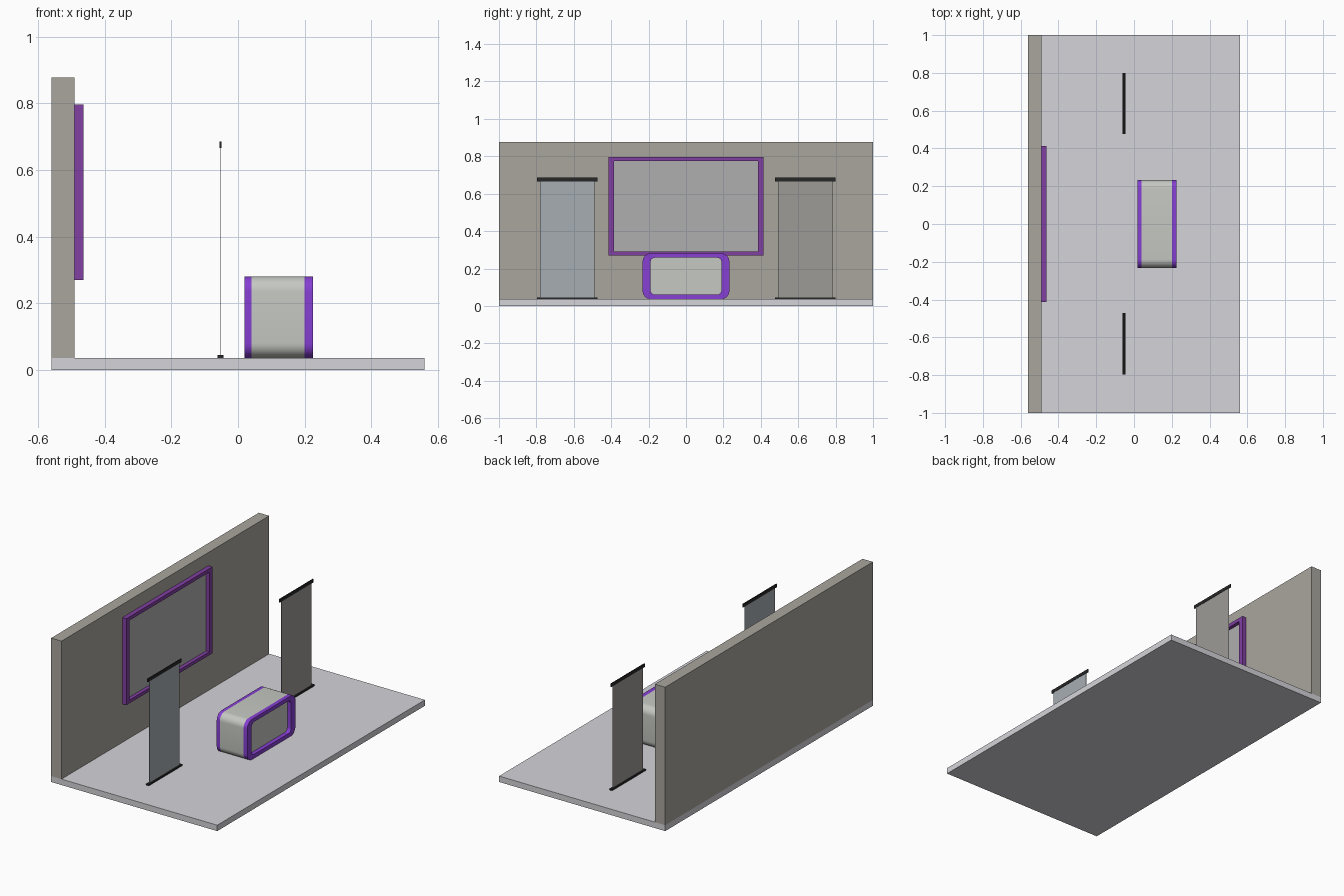
import bpy, bmesh, math

if "Cube" in bpy.data.objects:
    bpy.data.objects.remove(bpy.data.objects["Cube"])

FLOOR_Z = 0.036


def material(name, rgb):
    m = bpy.data.materials.new(name)
    m.diffuse_color = (*rgb, 1)
    m.use_nodes = True
    m.node_tree.nodes["Principled BSDF"].inputs["Base Color"].default_value = m.diffuse_color
    return m


GREY = material("floor_grey", (0.66, 0.66, 0.70))
STONE = material("wall_stone", (0.40, 0.38, 0.34))
PURPLE = material("bright_purple", (0.24, 0.05, 0.65))
PLUM = material("frame_plum", (0.22, 0.05, 0.36))
PANEL = material("panel_grey", (0.43, 0.43, 0.43))
SHELL = material("counter_grey", (0.56, 0.58, 0.54))
BLACK = material("bar_black", (0.02, 0.02, 0.02))
CLOTH_A = material("banner_blue_grey", (0.38, 0.42, 0.44))
CLOTH_B = material("banner_warm_grey", (0.34, 0.33, 0.31))


def finish(name, bm, mat, smooth=False):
    bmesh.ops.recalc_face_normals(bm, faces=bm.faces)
    mesh = bpy.data.meshes.new(name)
    bm.to_mesh(mesh)
    bm.free()
    mesh.materials.append(mat)
    ob = bpy.data.objects.new(name, mesh)
    bpy.context.collection.objects.link(ob)
    if smooth:
        bpy.context.view_layer.objects.active = ob
        ob.select_set(True)
        bpy.ops.object.shade_smooth_by_angle(angle=math.radians(30))
        ob.select_set(False)
    return ob


def box(name, x, y, z, mat):
    """Box from (min, max) ranges."""
    bm = bmesh.new()
    bmesh.ops.create_cube(bm, size=1)
    for v in bm.verts:
        v.co = [r[0] + (c + 0.5) * (r[1] - r[0]) for c, r in zip(v.co, (x, y, z))]
    return finish(name, bm, mat)


def outline(y, z, r, steps=8):
    """Rounded rectangle in the YZ plane."""
    if r == 0:
        return [(y[1], z[1]), (y[0], z[1]), (y[0], z[0]), (y[1], z[0])]
    centres = [(y[1] - r, z[1] - r), (y[0] + r, z[1] - r),
               (y[0] + r, z[0] + r), (y[1] - r, z[0] + r)]
    return [(cy + r * math.cos(math.pi / 2 * (k + i / steps)),
             cz + r * math.sin(math.pi / 2 * (k + i / steps)))
            for k, (cy, cz) in enumerate(centres) for i in range(steps + 1)]


def slab(name, x, pts, mat, hole=None):
    """Extrude a YZ outline along x, solid or as a ring around a hole."""
    bm = bmesh.new()
    n = len(pts)
    loops = [[bm.verts.new((px, *p)) for p in ps]
             for ps in ([pts] + ([hole] if hole else [])) for px in x]
    bands = [(0, 1), (2, 3), (0, 2), (1, 3)] if hole else [(0, 1)]
    for a, b in bands:
        for i in range(n):
            j = (i + 1) % n
            bm.faces.new((loops[a][i], loops[a][j], loops[b][j], loops[b][i]))
    if not hole:
        bm.faces.new(loops[0])
        bm.faces.new(loops[1])
    return finish(name, bm, mat, smooth=True)


# Stage floor and back wall
box("floor", (-0.56, 0.56), (-1, 1), (0, FLOOR_Z), GREY)
box("back_wall", (-0.56, -0.49), (-1, 1), (FLOOR_Z, 0.877), STONE)

# Framed wall screen
slab("screen_frame", (-0.49, -0.463), outline((-0.414, 0.414), (0.27, 0.797), 0), PLUM,
     outline((-0.385, 0.385), (0.29, 0.775), 0))
box("screen_panel", (-0.49, -0.485), (-0.385, 0.385), (0.29, 0.775), PANEL)

# Counter: rounded body with a purple rim at each end
outer = outline((-0.232, 0.232), (FLOOR_Z, 0.281), 0.045)
inner = outline((-0.19, 0.19), (0.06, 0.258), 0.025)
slab("counter_body", (0.04, 0.20), outer, SHELL)
slab("counter_front_rim", (0.20, 0.225), outer, PURPLE, inner)
slab("counter_rear_rim", (0.019, 0.04), outer, PURPLE, inner)

# Roll-up banners
for side, yc, cloth in (("left", -0.634, CLOTH_A), ("right", 0.638, CLOTH_B)):
    wide = (yc - 0.162, yc + 0.162)
    box(side + "_banner_base", (-0.062, -0.044), wide, (FLOOR_Z, 0.045), BLACK)
    box(side + "_banner_cloth", (-0.054, -0.052), (yc - 0.146, yc + 0.146), (0.045, 0.668), cloth)
    box(side + "_banner_top_bar", (-0.056, -0.050), wide, (0.666, 0.686), BLACK)
